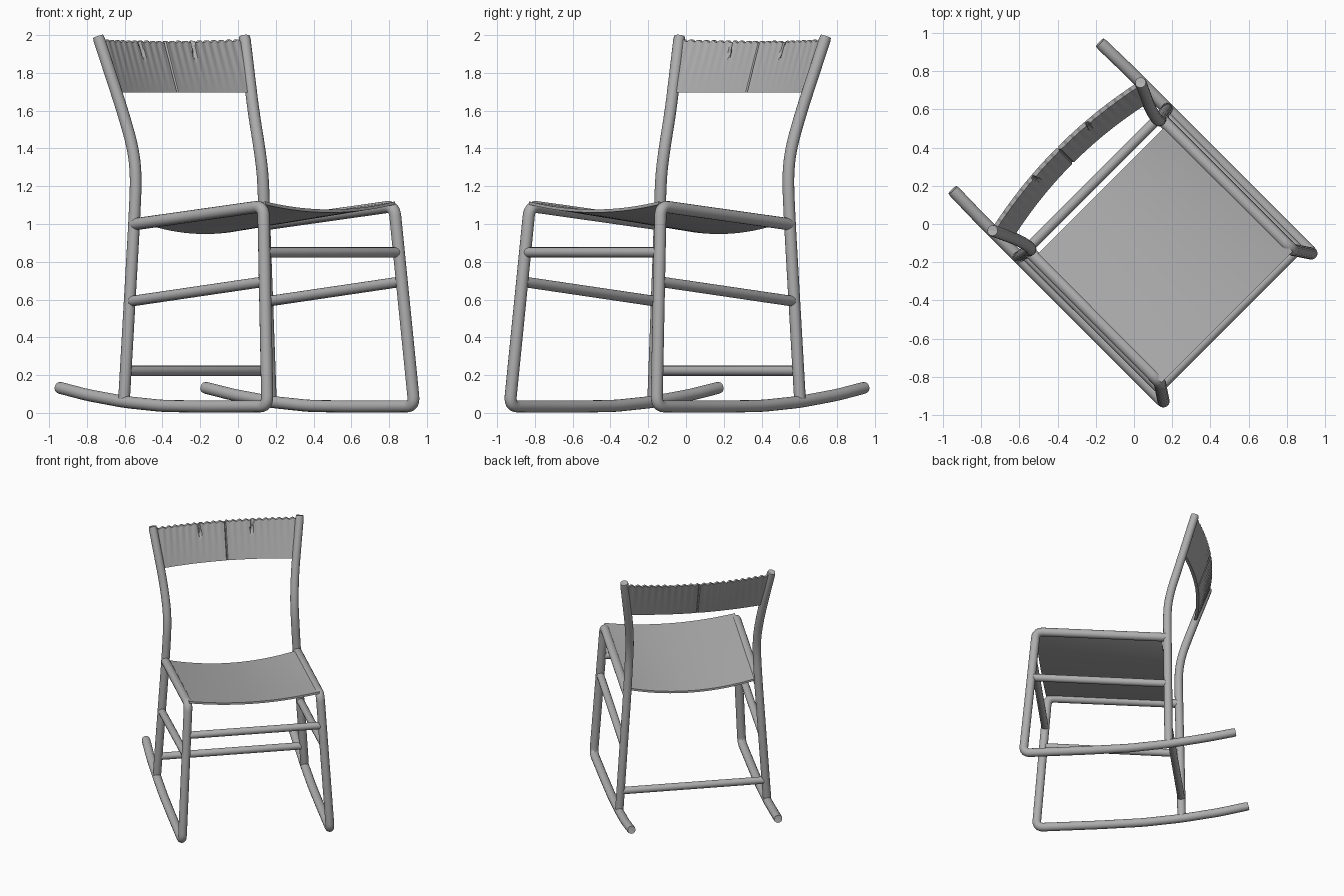
import bpy, bmesh, math
from mathutils import Vector, Matrix

if "Cube" in bpy.data.objects:
    bpy.data.objects.remove(bpy.data.objects["Cube"], do_unlink=True)

grey = bpy.data.materials.new("plain_grey")
grey.use_nodes = True
tone = (0.42, 0.42, 0.42, 1)
grey.diffuse_color = tone
grey.node_tree.nodes["Principled BSDF"].inputs["Base Color"].default_value = tone

# Chair space is (forward, sideways, up); the chair stands turned by 45 degrees
turn = Matrix.Rotation(math.radians(-45), 4, 'Z')


def finish(bm, name):
    bmesh.ops.recalc_face_normals(bm, faces=bm.faces)
    bm.transform(turn)
    mesh = bpy.data.meshes.new(name)
    bm.to_mesh(mesh)
    bm.free()
    mesh.materials.append(grey)
    obj = bpy.data.objects.new(name, mesh)
    bpy.context.collection.objects.link(obj)
    bpy.ops.object.select_all(action='DESELECT')
    obj.select_set(True)
    bpy.context.view_layer.objects.active = obj
    bpy.ops.object.shade_smooth_by_angle(angle=math.radians(40))


def rounded(points, bend):
    """Replace each corner with a short arc."""
    pts = [Vector(p) for p in points]
    path = [pts[0]]
    for a, b, c in zip(pts, pts[1:], pts[2:]):
        p = b + (a - b).normalized() * min(bend, (a - b).length * 0.45)
        q = b + (c - b).normalized() * min(bend, (c - b).length * 0.45)
        for i in range(7):
            t = i / 6
            path.append(p * (1 - t) ** 2 + b * 2 * t * (1 - t) + q * t * t)
    return path + [pts[-1]]


def tube(name, points, radius, bend=0.1, sides=16):
    """Sweep a circle along the path and close it with domed ends."""
    path = rounded(points, bend)
    first, last = (path[1] - path[0]).normalized(), (path[-1] - path[-2]).normalized()
    start, end = path[0].copy(), path[-1].copy()
    rings = []
    for a in (10, 40, 65):
        s, c = math.sin(math.radians(a)), math.cos(math.radians(a))
        rings.append((start + first * radius * 0.7 * (1 - s), radius * s))
    rings += [(start + first * radius * 0.7, radius)]
    rings += [(p, radius) for p in path[1:-1]]
    rings += [(end - last * radius * 0.7, radius)]
    for a in (65, 40, 10):
        s = math.sin(math.radians(a))
        rings.append((end - last * radius * 0.7 * (1 - s), radius * s))
    bm = bmesh.new()
    loops, normal = [], first.orthogonal()
    for i, (p, r) in enumerate(rings):
        ahead = rings[min(i + 1, len(rings) - 1)][0] - rings[max(i - 1, 0)][0]
        ahead.normalize()
        normal = (normal - ahead * normal.dot(ahead)).normalized()
        side = ahead.cross(normal)
        loops.append([bm.verts.new(p + r * (normal * math.cos(k * math.tau / sides)
                                            + side * math.sin(k * math.tau / sides)))
                      for k in range(sides)])
    for a, b in zip(loops, loops[1:]):
        for k in range(sides):
            j = (k + 1) % sides
            bm.faces.new((a[k], a[j], b[j], b[k]))
    bm.faces.new(loops[0])
    bm.faces.new(loops[-1])
    finish(bm, name)


def panel(name, surface, columns, rows):
    """Closed sheet; surface(s, t, face) gives the point on face +1 or -1."""
    bm = bmesh.new()
    grid = {f: [[bm.verts.new(surface(i / columns, j / rows, f)) for j in range(rows + 1)]
                for i in range(columns + 1)] for f in (1, -1)}
    for g in grid.values():
        for i in range(columns):
            for j in range(rows):
                bm.faces.new((g[i][j], g[i + 1][j], g[i + 1][j + 1], g[i][j + 1]))
    a, b = grid[1], grid[-1]
    for j in (0, rows):
        for i in range(columns):
            bm.faces.new((a[i][j], a[i + 1][j], b[i + 1][j], b[i][j]))
    for i in (0, columns):
        for j in range(rows):
            bm.faces.new((a[i][j], a[i][j + 1], b[i][j + 1], b[i][j]))
    finish(bm, name)


# Side frames: one bent tube for rocker, front leg and seat rail, plus back post
frame = [(-0.80, 0.545, 0.135), (-0.58, 0.55, 0.095), (-0.30, 0.55, 0.058), (-0.02, 0.55, 0.037),
         (0.30, 0.55, 0.033), (0.77, 0.55, 0.035), (0.68, 0.49, 1.095), (-0.30, 0.49, 0.997)]
post = [(-0.304, 0.55, 0.06), (-0.29, 0.488, 1.0), (-0.287, 0.475, 1.25), (-0.312, 0.473, 1.4),
        (-0.375, 0.49, 1.6), (-0.5, 0.548, 1.995)]
stretcher = [(0.712, 0.513, 0.695), (-0.297, 0.515, 0.59)]
for label, m in (("left", 1), ("right", -1)):
    def flip(points):
        return [(u, v * m, z) for u, v, z in points]
    tube(label + "_rocker_and_seat_frame", flip(frame), 0.032, 0.055)
    tube(label + "_back_post", flip(post), 0.031, 0.12)
    tube(label + "_side_stretcher", flip(stretcher), 0.028)

# Cross bars
tube("front_stretcher", [(0.70, -0.503, 0.85), (0.70, 0.503, 0.85)], 0.027)
tube("back_stretcher", [(-0.302, -0.54, 0.223), (-0.302, 0.54, 0.223)], 0.027)


# Sagging seat slung between the rails
def seat_surface(s, t, face):
    side, u = 2 * s - 1, -0.245 + 0.935 * t
    rail = 1.025 + 0.094 * (u + 0.245) / 0.935
    sag = (0.062 - 0.02 * t) * (1 - side * side)
    return (u, 0.485 * side, rail - sag - 0.008 + 0.008 * face)


panel("seat_sheet", seat_surface, 24, 6)


# Bowed back rest with a centre seam, worn top edge and two front nicks
def rest_surface(s, t, face):
    side = 2 * s - 1
    v = side * (0.505 + 0.03 * t)
    top = 1.972 + 0.006 * math.sin(v * 130) - 0.008 * (1 - side * side)
    z = 1.695 + (top - 1.695) * t
    u = -0.405 - 0.095 * t - 0.057 * (1 - side * side)
    depth = 0.011
    if abs(v) < 0.006:
        depth = 0.002
    if face > 0 and t > 0.7 and abs(abs(v) - 0.2 + 0.03 * (1 - t)) < 0.008:
        depth = -0.004
    return (u + face * depth, v, z)


panel("back_rest", rest_surface, 160, 12)
